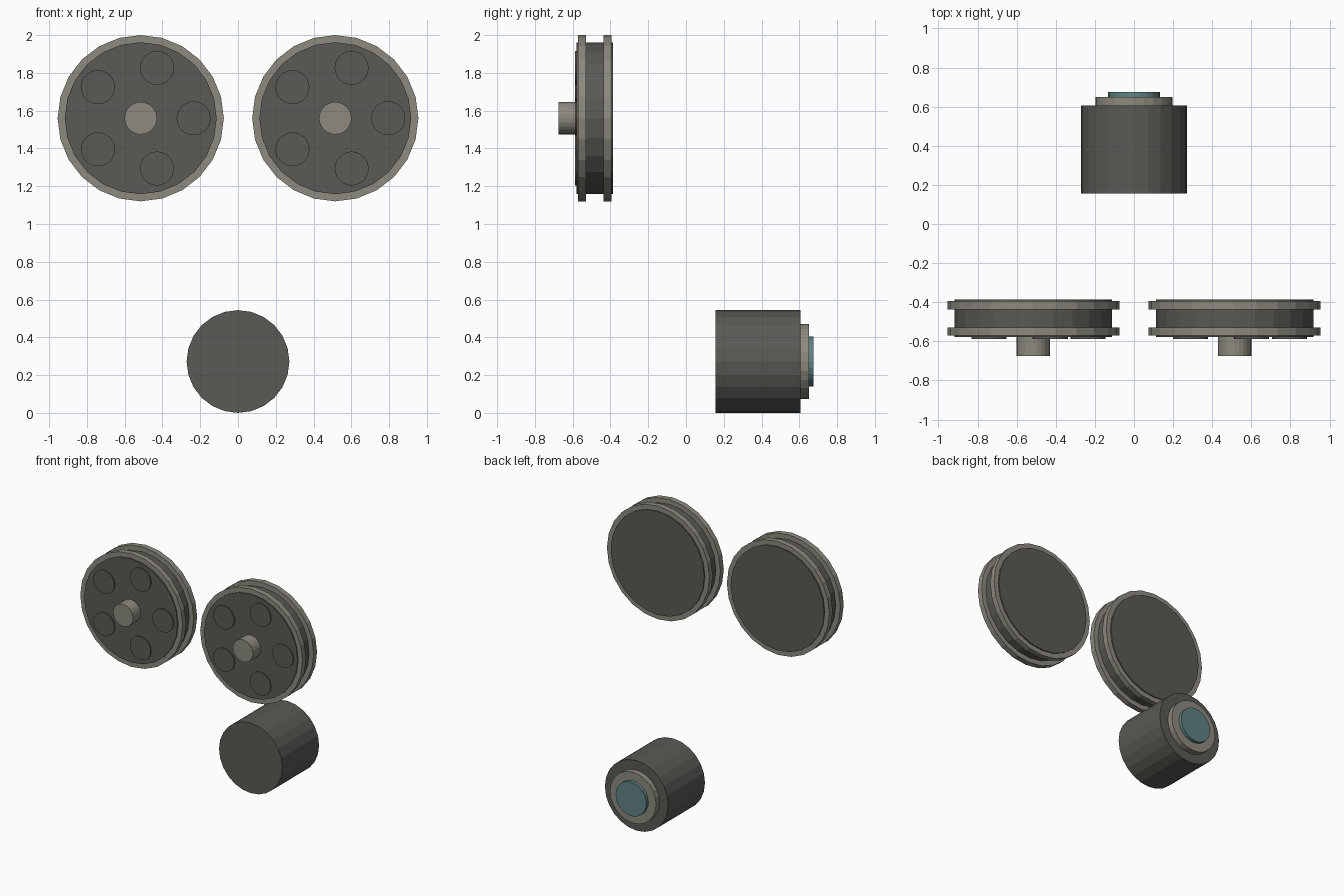
import bpy
import math

cube = bpy.data.objects.get("Cube")
if cube:
    bpy.data.objects.remove(cube, do_unlink=True)


def make_material(name, rgb):
    mat = bpy.data.materials.new(name)
    mat.use_nodes = True
    mat.diffuse_color = (*rgb, 1)
    mat.node_tree.nodes["Principled BSDF"].inputs["Base Color"].default_value = (*rgb, 1)
    return mat


DARK = make_material("dark grey", (0.1, 0.1, 0.09))
LIGHT = make_material("warm light grey", (0.265, 0.255, 0.21))
GLASS = make_material("teal glass", (0.115, 0.225, 0.235))


def disc(name, x, z, radius, front, back, mat, sides=24):
    """Flat-faced cylinder lying along y, from front to back."""
    bpy.ops.mesh.primitive_cylinder_add(
        vertices=sides, radius=radius, depth=back - front,
        location=(x, (front + back) / 2, z), rotation=(math.pi / 2, 0, 0))
    obj = bpy.context.object
    obj.name = name
    obj.data.materials.append(mat)
    return obj


# Film reels: hub drum, two flanges, axle knob and five raised discs
REEL_Z = 1.56
for side, x in (("left", 0.515), ("right", -0.515)):
    disc(f"{side}_reel_drum", x, REEL_Z, 0.402, -0.579, -0.386, DARK)
    disc(f"{side}_reel_front_flange", x, REEL_Z, 0.44, -0.571, -0.529, LIGHT)
    disc(f"{side}_reel_back_flange", x, REEL_Z, 0.44, -0.436, -0.394, LIGHT)
    disc(f"{side}_reel_knob", x, REEL_Z, 0.086, -0.675, -0.57, LIGHT)
    for i in range(5):
        a = math.tau * i / 5
        disc(f"{side}_reel_spot_{i + 1}", x + 0.28 * math.cos(a),
             REEL_Z + 0.28 * math.sin(a), 0.09, -0.587, -0.57, DARK)

# Lens: barrel, rim and glass facing the back
LENS_Z = 0.272
disc("lens_barrel", 0, LENS_Z, 0.272, 0.156, 0.606, DARK)
disc("lens_rim", 0, LENS_Z, 0.198, 0.58, 0.65, LIGHT)
disc("lens_glass", 0, LENS_Z, 0.132, 0.63, 0.675, GLASS)
